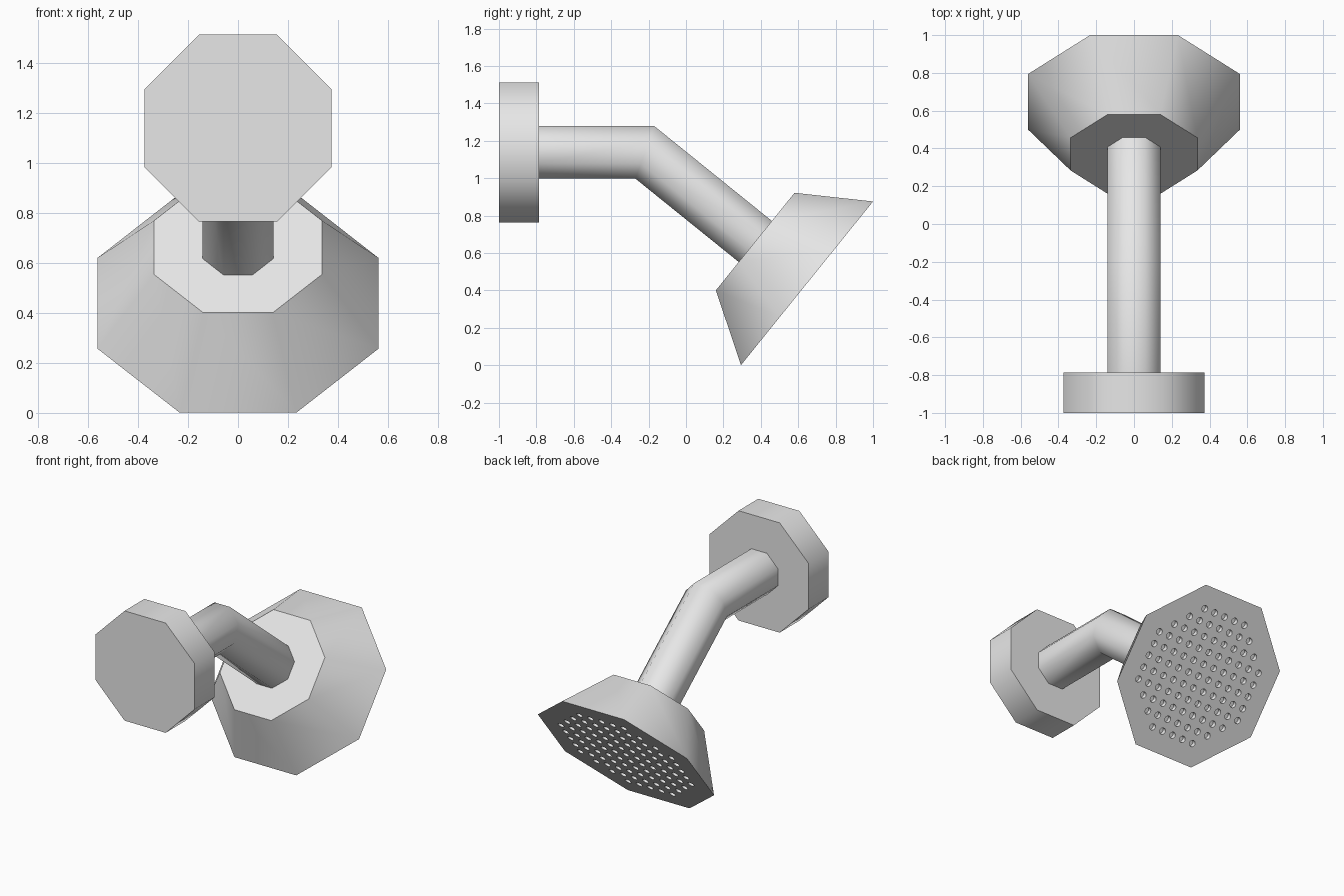
import bpy, bmesh
from math import sin, cos, pi, radians
from mathutils import Vector, Matrix

if "Cube" in bpy.data.objects:
    bpy.data.objects.remove(bpy.data.objects["Cube"])

SIDES = 8
BEND = radians(38.9)          # downward tilt of the head

metal = bpy.data.materials.new("light_grey_metal")
metal.use_nodes = True
grey = (0.8, 0.8, 0.8, 1)
metal.diffuse_color = grey
metal.node_tree.nodes["Principled BSDF"].inputs["Base Color"].default_value = grey


def make_object(name, bm):
    bmesh.ops.recalc_face_normals(bm, faces=bm.faces)
    mesh = bpy.data.meshes.new(name)
    bm.to_mesh(mesh)
    bm.free()
    mesh.materials.append(metal)
    obj = bpy.data.objects.new(name, mesh)
    bpy.context.collection.objects.link(obj)
    return obj


def smooth(obj):
    bpy.ops.object.select_all(action="DESELECT")
    obj.select_set(True)
    bpy.context.view_layer.objects.active = obj
    bpy.ops.object.shade_smooth_by_angle(angle=radians(50))


def loft(name, rings):
    """Capped octagonal solid; each ring is (y, z, tilt, apothem, stretch)."""
    bm = bmesh.new()
    loops = []
    for y, z, tilt, apothem, stretch in rings:
        up = Vector((0, sin(tilt), cos(tilt))) * stretch
        r = apothem / cos(pi / SIDES)
        loop = []
        for k in range(SIDES):
            a = (k + 0.5) * 2 * pi / SIDES
            loop.append(bm.verts.new(Vector((r * cos(a), y, z)) + up * r * sin(a)))
        loops.append(loop)
    for a, b in zip(loops, loops[1:]):
        for k in range(SIDES):
            n = (k + 1) % SIDES
            bm.faces.new((a[k], a[n], b[n], b[k]))
    bm.faces.new(loops[0])
    bm.faces.new(loops[-1])
    return make_object(name, bm)


# Wall flange
flange = loft("wall_flange", [(-1, 1.138, 0, 0.374, 1), (-0.787, 1.138, 0, 0.374, 1)])

# Bent pipe with a mitred elbow
pipe = loft("bent_pipe", [(-0.79, 1.138, 0, 0.141, 1),
                          (-0.22, 1.138, BEND / 2, 0.141, 1 / cos(BEND / 2)),
                          (0.38, 0.654, BEND, 0.141, 1)])

# Flared head
face_y, face_z = 0.647, 0.438
head = loft("shower_head", [(0.37, 0.661, BEND, 0.335, 1),
                            (face_y, face_z, BEND, 0.562, 1)])

# Spray holes: square grid with trimmed corners, sunk into the face
PITCH, HOLE_R, DEPTH = 0.0833, 0.022, 0.03
frame = Matrix.Translation((0, face_y, face_z)) @ Matrix.Rotation(pi / 2 - BEND, 4, "X")
bm = bmesh.new()
for i in range(-5, 6):
    for j in range(-5, 6):
        if abs(i) + abs(j) <= 7:
            bmesh.ops.create_cone(bm, cap_ends=True, segments=12, radius1=HOLE_R,
                                  radius2=HOLE_R, depth=2 * DEPTH,
                                  matrix=frame @ Matrix.Translation((i * PITCH, j * PITCH, 0)))
cutter = make_object("hole_cutter", bm)
cutter.hide_render = True

mod = head.modifiers.new("spray_holes", "BOOLEAN")
mod.operation = "DIFFERENCE"
mod.solver = "EXACT"
mod.object = cutter
bpy.context.view_layer.objects.active = head
bpy.ops.object.modifier_apply(modifier=mod.name)
bpy.data.objects.remove(cutter)

for part in (flange, pipe, head):
    smooth(part)
